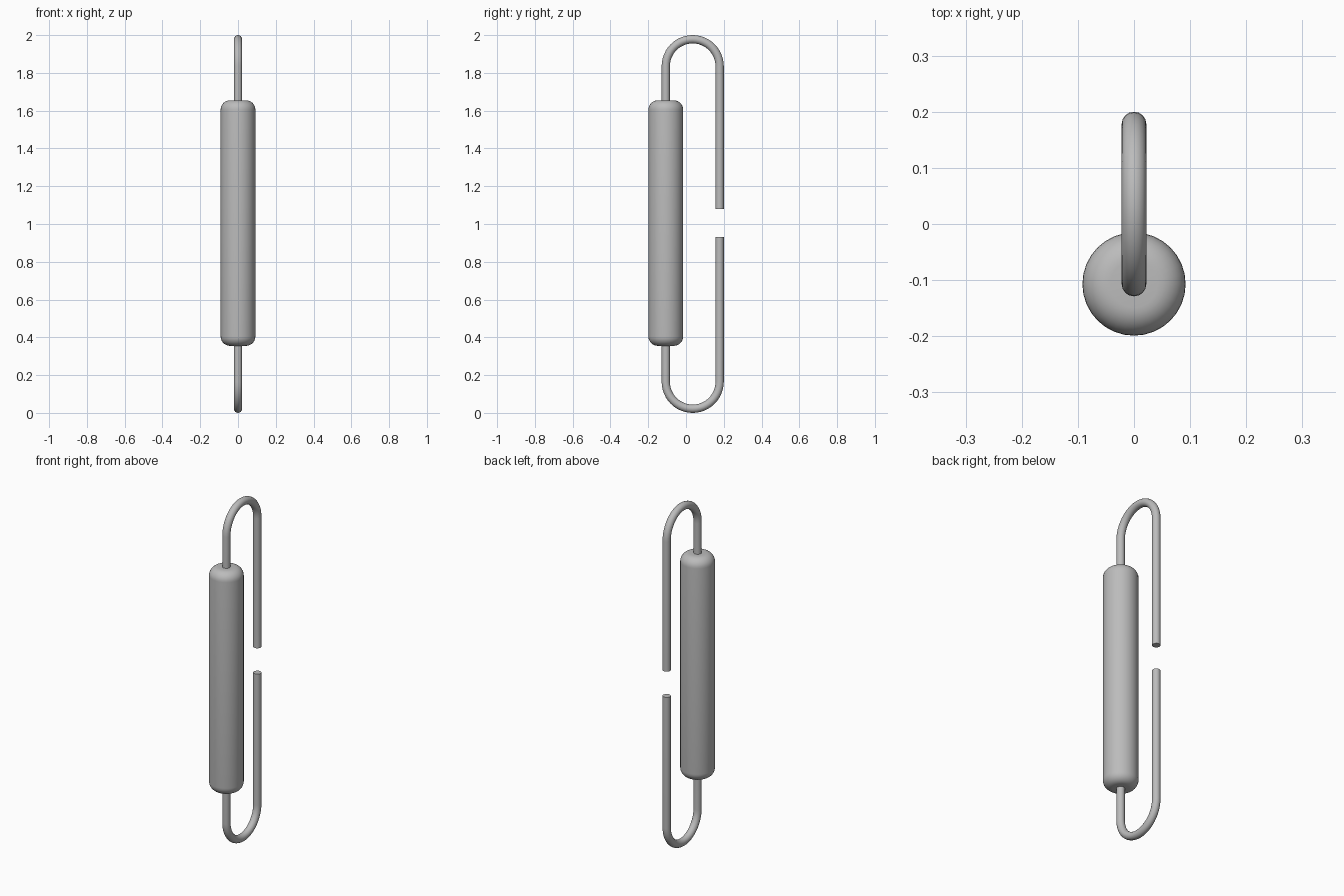
import bpy
import bmesh
import math

cube = bpy.data.objects.get("Cube")
if cube:
    bpy.data.objects.remove(cube, do_unlink=True)

grey = bpy.data.materials.new("plain grey")
grey.use_nodes = True
colour = (0.5, 0.5, 0.5, 1)
grey.diffuse_color = colour
grey.node_tree.nodes["Principled BSDF"].inputs["Base Color"].default_value = colour

BODY_Y, BODY_R, FILLET = -0.107, 0.092, 0.05
BODY_LOW, BODY_HIGH = 0.355, 1.655
WIRE_R, ARC_R = 0.022, 0.1425
ARC_Y = BODY_Y + ARC_R


def smooth(obj):
    bpy.ops.object.select_all(action="DESELECT")
    obj.select_set(True)
    bpy.context.view_layer.objects.active = obj
    bpy.ops.object.shade_smooth_by_angle(angle=math.radians(35))


def add_body():
    """Cylinder with rounded rims, spun from half of its outline."""
    rim = []
    for i in range(9):
        a = i / 8 * math.pi / 2
        rim.append((BODY_R - FILLET + FILLET * math.cos(a), FILLET * (1 - math.sin(a))))
    outline = [(0, BODY_LOW)]
    outline += [(r, BODY_LOW + d) for r, d in reversed(rim)]
    outline += [(r, BODY_HIGH - d) for r, d in rim]
    outline += [(0, BODY_HIGH)]
    bm = bmesh.new()
    verts = [bm.verts.new((r, 0, z)) for r, z in outline]
    edges = [bm.edges.new(pair) for pair in zip(verts, verts[1:])]
    bmesh.ops.spin(bm, geom=verts + edges, cent=(0, 0, 0), axis=(0, 0, 1),
                   angle=math.tau, steps=32, use_merge=False)
    bmesh.ops.remove_doubles(bm, verts=bm.verts, dist=1e-5)
    bmesh.ops.recalc_face_normals(bm, faces=bm.faces)
    mesh = bpy.data.meshes.new("body")
    bm.to_mesh(mesh)
    bm.free()
    mesh.materials.append(grey)
    obj = bpy.data.objects.new("body", mesh)
    obj.location.y = BODY_Y
    bpy.context.collection.objects.link(obj)
    smooth(obj)


def add_lead(name, start_z, arc_z, end_z, side):
    """Round wire that leaves the body, turns half a circle and comes back."""
    path = [(0, BODY_Y, start_z)]
    for i in range(25):
        a = math.pi * (1 - i / 24)
        path.append((0, ARC_Y + ARC_R * math.cos(a), arc_z + side * ARC_R * math.sin(a)))
    path.append((0, ARC_Y + ARC_R, end_z))
    curve = bpy.data.curves.new(name, "CURVE")
    curve.dimensions = "3D"
    curve.bevel_depth = WIRE_R
    curve.bevel_resolution = 6
    curve.use_fill_caps = True
    spline = curve.splines.new("POLY")
    spline.points.add(len(path) - 1)
    for point, co in zip(spline.points, path):
        point.co = (*co, 1)
    curve.materials.append(grey)
    obj = bpy.data.objects.new(name, curve)
    bpy.context.collection.objects.link(obj)
    bpy.ops.object.select_all(action="DESELECT")
    obj.select_set(True)
    bpy.context.view_layer.objects.active = obj
    bpy.ops.object.convert(target="MESH")
    obj = bpy.context.object
    # Weld the end caps to the tube
    bm = bmesh.new()
    bm.from_mesh(obj.data)
    bmesh.ops.remove_doubles(bm, verts=bm.verts, dist=1e-5)
    bmesh.ops.recalc_face_normals(bm, faces=bm.faces)
    bm.to_mesh(obj.data)
    bm.free()
    smooth(obj)


add_body()
add_lead("upper_lead", BODY_HIGH - 0.02, 2 - WIRE_R - ARC_R, 1.08, 1)
add_lead("lower_lead", BODY_LOW + 0.02, WIRE_R + ARC_R, 0.93, -1)
